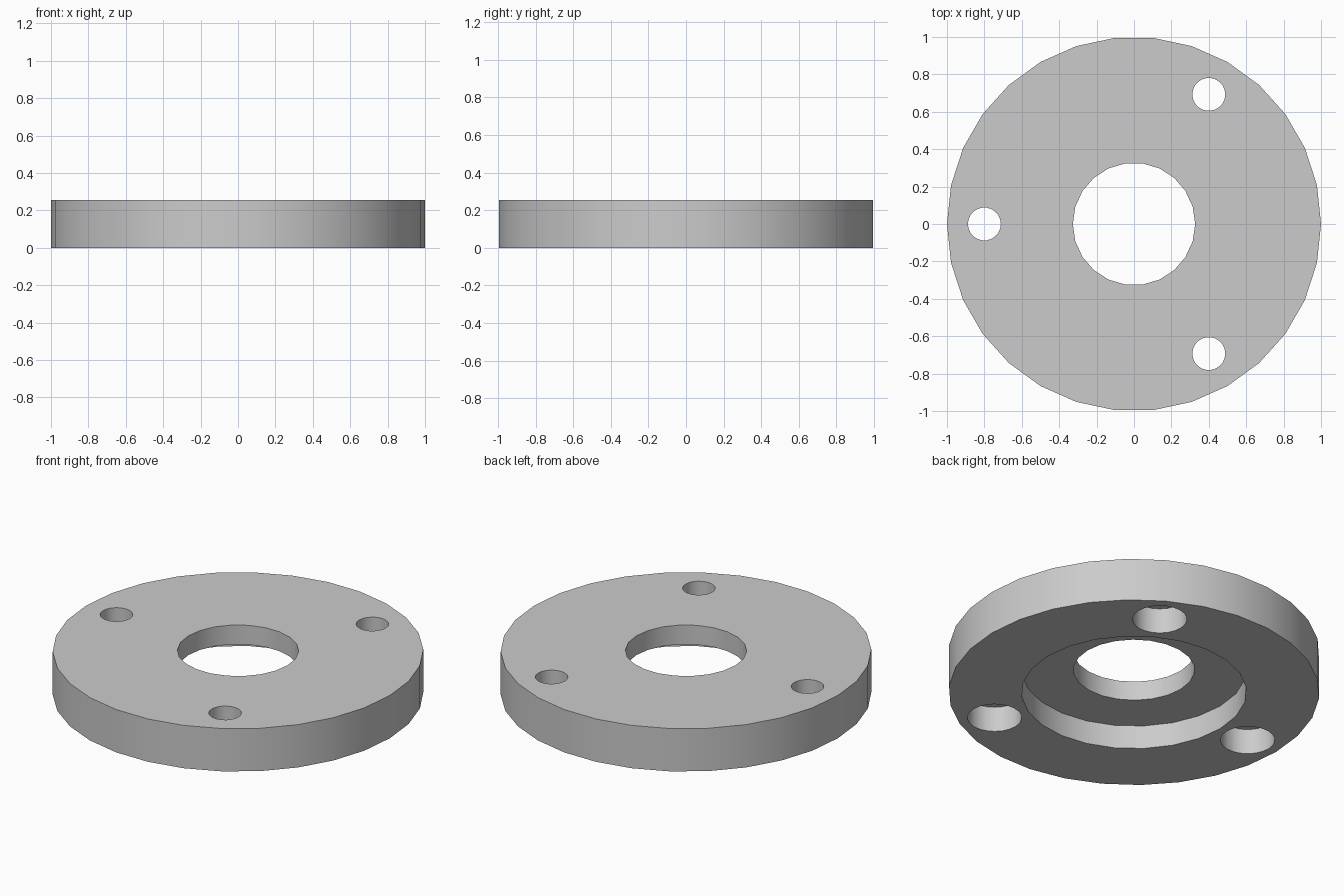
import bpy
from math import cos, sin, radians

if "Cube" in bpy.data.objects:
    bpy.data.objects.remove(bpy.data.objects["Cube"], do_unlink=True)

HEIGHT = 0.255


def make_material(name, value):
    mat = bpy.data.materials.new(name)
    mat.use_nodes = True
    colour = (value, value, value, 1)
    mat.diffuse_color = colour
    mat.node_tree.nodes["Principled BSDF"].inputs["Base Color"].default_value = colour
    return mat


def cylinder(name, radius, sides, bottom, top, x=0, y=0):
    bpy.ops.mesh.primitive_cylinder_add(
        vertices=sides, radius=radius, depth=top - bottom,
        location=(x, y, (bottom + top) / 2), rotation=(0, 0, radians(90)))
    obj = bpy.context.object
    obj.name = name
    bpy.ops.object.transform_apply(location=True, rotation=True, scale=True)
    return obj


def cut(body, name, *size):
    cutter = cylinder(name, *size)
    cutter.hide_render = True
    mod = body.modifiers.new(name, "BOOLEAN")
    mod.operation = "DIFFERENCE"
    mod.solver = "EXACT"
    mod.object = cutter
    bpy.context.view_layer.objects.active = body
    bpy.ops.object.modifier_apply(modifier=mod.name)
    bpy.data.objects.remove(cutter, do_unlink=True)


# Flange disc
flange = cylinder("flange_disc", 1, 30, 0, HEIGHT)

# Centre bore and the wide recess underneath
cut(flange, "centre_bore", 0.327, 22, -0.1, HEIGHT + 0.1)
cut(flange, "bottom_recess", 0.607, 24, -0.1, 0.14)

# Three bolt holes, counterbored from below
for angle in (60, 180, 300):
    x, y = 0.8 * cos(radians(angle)), 0.8 * sin(radians(angle))
    cut(flange, "bolt_hole", 0.088, 22, -0.1, HEIGHT + 0.1, x, y)
    cut(flange, "counterbore", 0.147, 22, -0.1, 0.15, x, y)

# Colour and shading
flange.data.materials.clear()
flange.data.materials.append(make_material("plain_grey", 0.6))
bpy.ops.object.select_all(action="DESELECT")
flange.select_set(True)
bpy.context.view_layer.objects.active = flange
bpy.ops.object.shade_smooth_by_angle(angle=radians(30))
